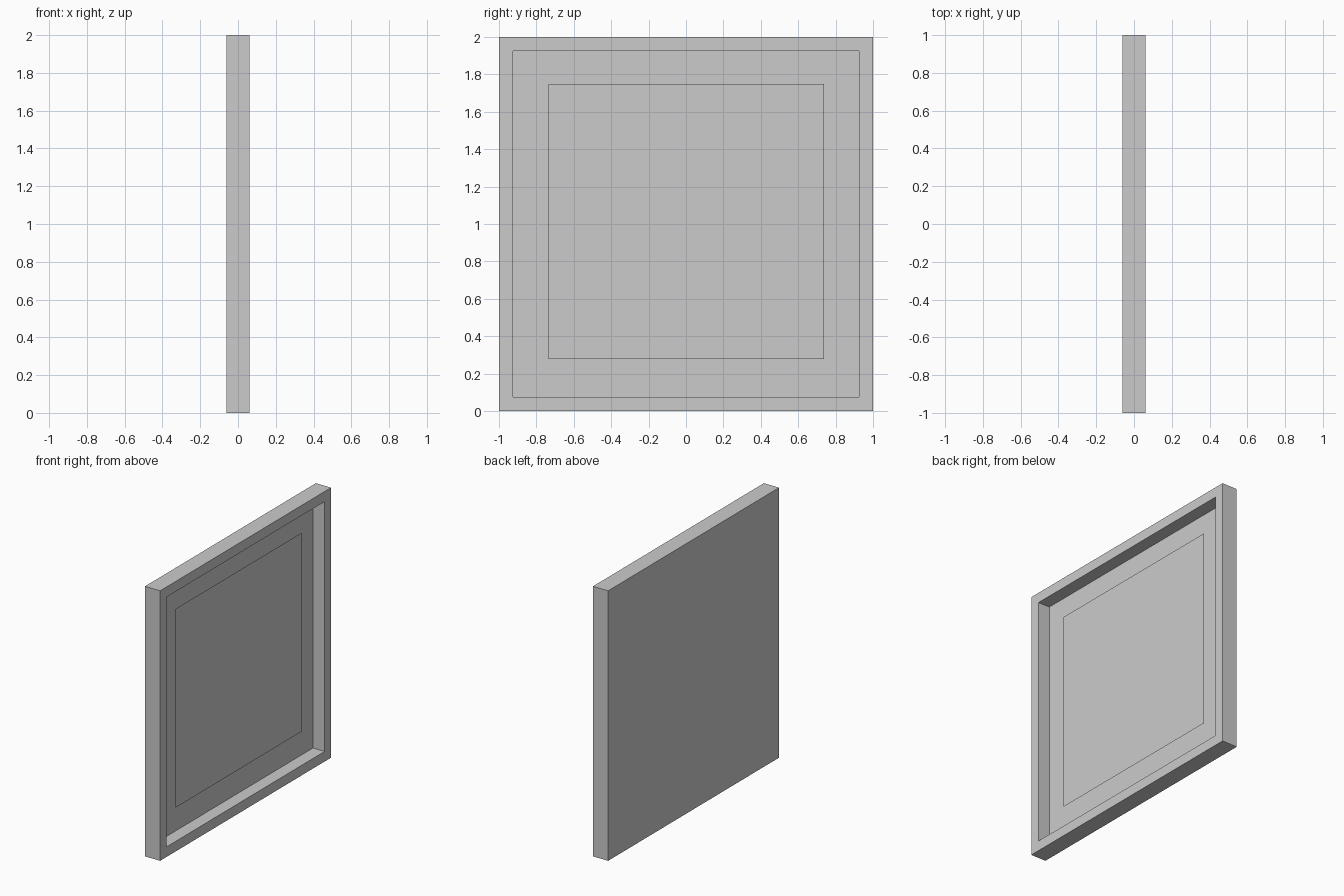
import bpy, bmesh
from mathutils import Matrix, Vector

if "Cube" in bpy.data.objects:
    bpy.data.objects.remove(bpy.data.objects["Cube"])

HALF_T = 0.062      # half thickness of the frame
RIM = 0.106         # rim width
DEPTH = 0.095       # recess depth


def finish(bm, name):
    mesh = bpy.data.meshes.new(name)
    bm.to_mesh(mesh)
    bm.free()
    obj = bpy.data.objects.new(name, mesh)
    bpy.context.collection.objects.link(obj)
    return obj


# Frame: square slab with a recess sunk into its +x face
bm = bmesh.new()
bmesh.ops.create_cube(bm, size=1, matrix=Matrix.Translation((0, 0, 1))
                      @ Matrix.Diagonal((2 * HALF_T, 2, 2, 1)))
bm.normal_update()
front = max(bm.faces, key=lambda f: f.normal.x)
bmesh.ops.inset_region(bm, faces=[front], thickness=RIM)
floor = bmesh.ops.extrude_discrete_faces(bm, faces=[front])["faces"][0]
bmesh.ops.translate(bm, verts=floor.verts, vec=Vector((-DEPTH, 0, 0)))
bmesh.ops.recalc_face_normals(bm, faces=bm.faces)
finish(bm, "frame")

# Picture panel: single flat sheet floating inside the recess, facing +x
bm = bmesh.new()
bmesh.ops.create_grid(bm, x_segments=1, y_segments=1, size=0.736,
                      matrix=Matrix.Translation((0.003, 0.002, 1.013))
                      @ Matrix.Rotation(1.5707963, 4, 'Y'))
finish(bm, "picture_panel")
